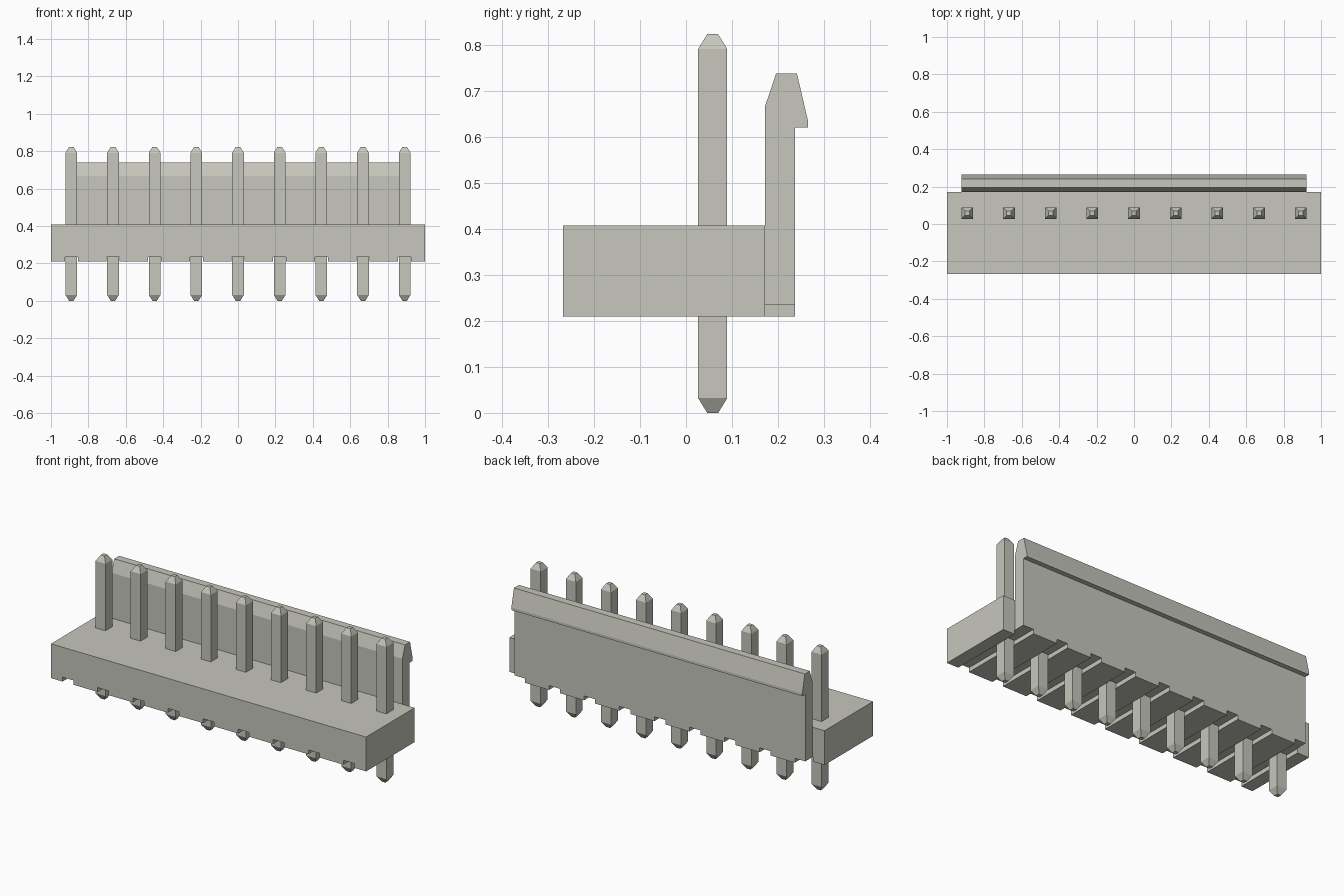
import bpy, bmesh

cube = bpy.data.objects.get("Cube")
if cube:
    bpy.data.objects.remove(cube, do_unlink=True)

PINS = 9
PITCH = 0.2228
PIN_Y = 0.058
pin_xs = [(i - (PINS - 1) / 2) * PITCH for i in range(PINS)]

grey = bpy.data.materials.new("warm_grey")
grey.use_nodes = True
colour = (0.57, 0.57, 0.51, 1)
grey.diffuse_color = colour
grey.node_tree.nodes["Principled BSDF"].inputs["Base Color"].default_value = colour


def finish(name, bm):
    bmesh.ops.recalc_face_normals(bm, faces=bm.faces)
    mesh = bpy.data.meshes.new(name)
    bm.to_mesh(mesh)
    bm.free()
    mesh.materials.append(grey)
    obj = bpy.data.objects.new(name, mesh)
    bpy.context.collection.objects.link(obj)
    return obj


def extrude_along_x(bm, profile, x0, x1):
    """Sweep a closed (y, z) profile from x0 to x1."""
    face = bm.faces.new([bm.verts.new((x0, y, z)) for y, z in profile])
    new = bmesh.ops.extrude_face_region(bm, geom=[face])["geom"]
    verts = [v for v in new if isinstance(v, bmesh.types.BMVert)]
    bmesh.ops.translate(bm, verts=verts, vec=(x1 - x0, 0, 0))


def rect(y0, y1, z0, z1):
    return [(y0, z0), (y1, z0), (y1, z1), (y0, z1)]


# Grooves under the housing, one per pin
bm = bmesh.new()
for x in pin_xs:
    extrude_along_x(bm, rect(-0.5, 0.5, 0.1, 0.235), x - 0.035, x + 0.035)
cutter = finish("groove_cutter", bm)
cutter.hide_render = True

# Base block and hooked locking wall
latch = [(0.172, 0.21), (0.237, 0.21), (0.237, 0.62), (0.265, 0.62),
         (0.265, 0.635), (0.241, 0.738), (0.196, 0.738), (0.172, 0.667)]
parts = [("base_block", rect(-0.267, 0.172, 0.21, 0.407), 1.0),
         ("locking_wall", latch, 0.923)]
for name, profile, half in parts:
    bm = bmesh.new()
    extrude_along_x(bm, profile, -half, half)
    obj = finish(name, bm)
    cut = obj.modifiers.new("grooves", "BOOLEAN")
    cut.operation = "DIFFERENCE"
    cut.solver = "EXACT"
    cut.object = cutter
    bpy.context.view_layer.objects.active = obj
    bpy.ops.object.modifier_apply(modifier=cut.name)
bpy.data.objects.remove(cutter, do_unlink=True)

# Square pins with tapered tips at both ends
sections = [(0, 0.012), (0.032, 0.0315), (0.791, 0.0315), (0.823, 0.012)]
for i, x in enumerate(pin_xs):
    bm = bmesh.new()
    rings = []
    for z, h in sections:
        corners = [(-h, -h), (h, -h), (h, h), (-h, h)]
        rings.append([bm.verts.new((x + a, PIN_Y + b, z)) for a, b in corners])
    bm.faces.new(rings[0])
    bm.faces.new(rings[-1])
    for low, high in zip(rings, rings[1:]):
        for k in range(4):
            n = (k + 1) % 4
            bm.faces.new((low[k], low[n], high[n], high[k]))
    finish(f"pin_{i + 1}", bm)
